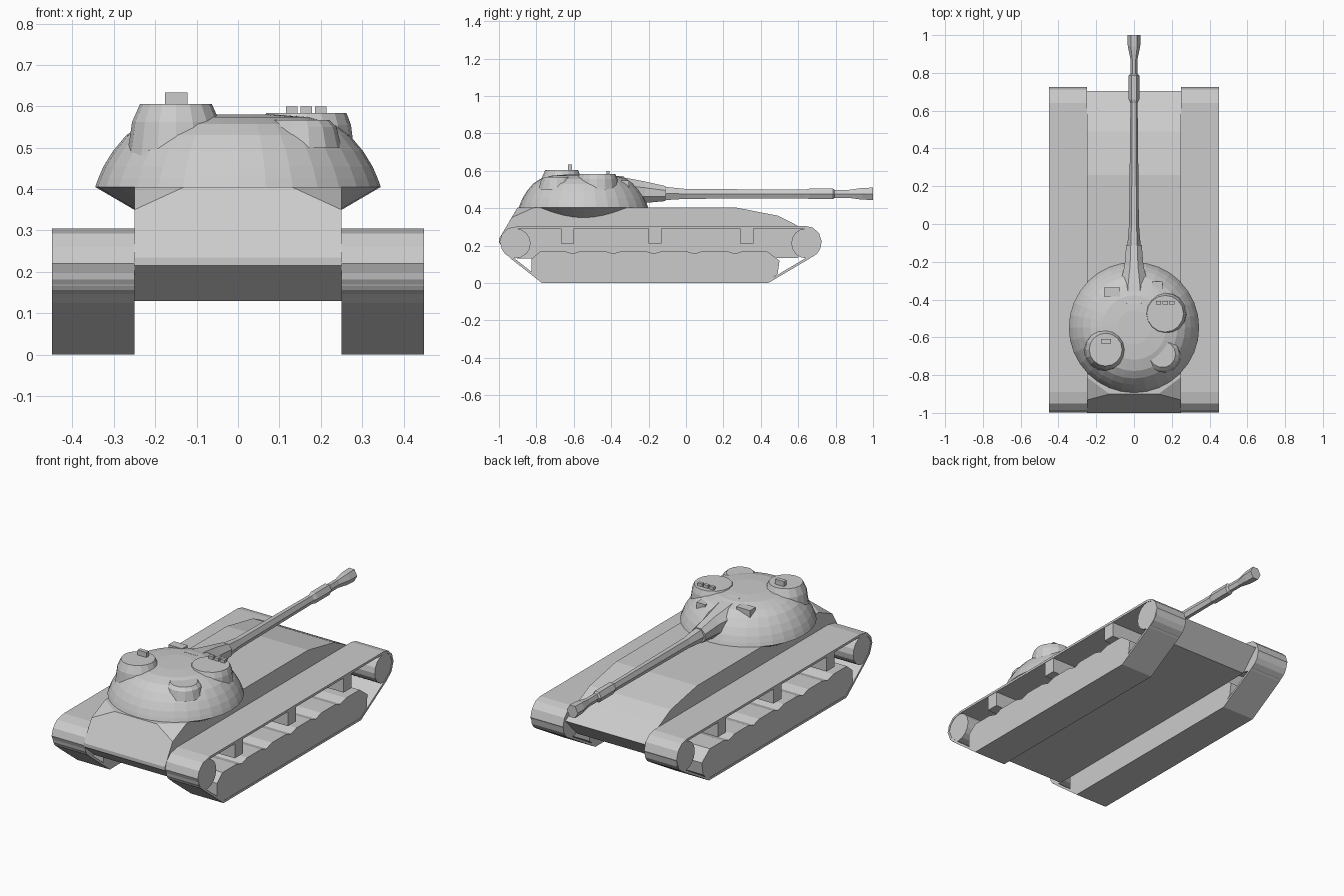
import bpy, bmesh
from math import cos, sin, pi
from mathutils import Vector

if "Cube" in bpy.data.objects:
    bpy.data.objects.remove(bpy.data.objects["Cube"])


def make(name, bm, mirror=False):
    bmesh.ops.recalc_face_normals(bm, faces=bm.faces[:])
    me = bpy.data.meshes.new(name)
    bm.to_mesh(me)
    bm.free()
    ob = bpy.data.objects.new(name, me)
    bpy.context.collection.objects.link(ob)
    if mirror:
        ob.modifiers.new("mirror", 'MIRROR')
    return ob


def skin(name, rings, caps=True, mirror=False):
    """Bridge equal-length closed rings of points, capping both ends."""
    bm = bmesh.new()
    vs = [[bm.verts.new(p) for p in r] for r in rings]
    n = len(vs[0])
    for a, b in zip(vs, vs[1:]):
        for i in range(n):
            j = (i + 1) % n
            bm.faces.new((a[i], a[j], b[j], b[i]))
    if caps:
        bm.faces.new(vs[0])
        bm.faces.new(vs[-1])
    return make(name, bm, mirror)


def prism(name, pts, x0, x1, mirror=False):
    return skin(name, [[(x, y, z) for y, z in pts] for x in (x0, x1)], mirror=mirror)


def box(name, x0, x1, y0, y1, z0, z1, mirror=False):
    return prism(name, [(y0, z0), (y1, z0), (y1, z1), (y0, z1)], x0, x1, mirror)


def lathe(name, cx, cy, profile, n):
    return skin(name, [[(cx + r * cos(2 * pi * i / n), cy + r * sin(2 * pi * i / n), z)
                        for i in range(n)] for r, z in profile])


def gun_part(name, sections, n=6):
    """Loft along y; sections are (y, half width, bottom z, top z)."""
    rings = []
    for y, w, lo, hi in sections:
        h, c = (hi - lo) / 2 / sin(pi / 3 if n == 6 else 3 * pi / 8), (hi + lo) / 2
        off = 0 if n == 6 else pi / 8
        k = w / cos(off)
        rings.append([(k * cos(2 * pi * i / n + off), y, c + h * sin(2 * pi * i / n + off))
                      for i in range(n)])
    return skin(name, rings)


# Hull: convex body with the rear upper corners cut away
side = [(-1, .235), (-1, .215), (-.9, .13), (.6, .135), (.705, .245),
        (.58, .315), (.49, .36), (.26, .405)]
bm = bmesh.new()
for s in (-1, 1):
    for y, z in side:
        bm.verts.new((s * .25, y, z))
    for p in ((.13, -.9, .405), (.25, -.932, .35), (.25, -.81, .405)):
        bm.verts.new((s * p[0], p[1], p[2]))
bmesh.ops.convex_hull(bm, input=bm.verts[:])
bmesh.ops.dissolve_limit(bm, angle_limit=.02, verts=bm.verts[:], edges=bm.edges[:])
make("hull", bm)

# Track bands: hollow loops, open at the sides
outer = [Vector(p) for p in (
    (-.89, .305), (-.95, .293), (-.985, .26), (-.997, .22), (-.975, .165), (-.93, .125),
    (-.77, 0), (.44, 0), (.66, .13), (.705, .165), (.726, .22), (.712, .265),
    (.68, .295), (.64, .305))]
inner = []
for i, p in enumerate(outer):
    a = (p - outer[i - 1]).normalized()
    b = (outer[(i + 1) % len(outer)] - p).normalized()
    n = Vector((-a.y - b.y, a.x + b.x)).normalized()
    inner.append(p + n * .013)
loop = [[(x, p.x, p.y) for p in pts]
        for pts, x in ((outer, .25), (outer, .45), (inner, .45), (inner, .25), (outer, .25))]
band = skin("track_band", loop, caps=False, mirror=True)
bm = bmesh.new()
bm.from_mesh(band.data)
bmesh.ops.remove_doubles(bm, verts=bm.verts[:], dist=1e-5)
bmesh.ops.recalc_face_normals(bm, faces=bm.faces[:])
bm.to_mesh(band.data)
bm.free()

# End wheels
for name, y in (("rear_wheel", -.911), ("front_wheel", .643)):
    prism(name, [(y + .08 * cos(i * pi / 8), .212 + .08 * sin(i * pi / 8))
                 for i in range(16)], .25, .448, True)

# Road wheel bank with scalloped top
bank = [(-.77, .008), (.44, .008), (.49, .05), (.5, .12)]
for i in range(5, -1, -1):
    c = -.715 + .217 * i
    bank += [(c + .06, .172), (c - .06, .172)]
    if i:
        bank.append((c - .108, .157))
bank += [(-.825, .13), (-.825, .06)]
prism("road_wheels", bank, .25, .448, True)

# Return roller blocks
for y in (-.633, -.165, .325):
    box("return_roller", .25, .448, y - .035, y + .035, .21, .295, True)

# Turret: domed casting with an undercut ring
lathe("turret", 0, -.548, [(.225, .335), (.345, .405), (.338, .425), (.325, .455),
                           (.302, .492), (.27, .53), (.23, .557), (.17, .574),
                           (.09, .58)], 32)

# Cupolas, rear roof bulge and periscopes
lathe("left_cupola", -.15, -.665, [(.118, .48), (.106, .562), (.087, .605)], 16)
lathe("right_cupola", .165, -.475, [(.115, .5), (.108, .555), (.097, .584)], 16)
lathe("rear_roof_bulge", .15, -.69, [(.1, .5), (.088, .55), (.07, .567)], 14)
box("left_periscope", -.176, -.122, -.632, -.61, .6, .633)
for x in (.13, .165, .2):
    box("right_periscope", x - .014, x + .014, -.425, -.408, .58, .6)
box("left_sight_hood", -.16, -.075, -.385, -.335, .5, .572)
box("right_sight_hood", .095, .15, -.345, -.305, .48, .548)

# Mantlet, barrel, fume sleeve and muzzle brake
gun_part("mantlet", [(-.42, .09, .42, .578), (-.32, .075, .42, .562),
                     (-.22, .05, .428, .543), (-.11, .041, .438, .518)], 8)
gun_part("barrel", [(-.2, .036, .442, .518), (-.1, .034, .444, .513), (.0, .026, .45, .503),
                    (.64, .019, .453, .499), (.66, .028, .449, .505), (.785, .028, .449, .505),
                    (.795, .018, .455, .498), (.87, .018, .455, .498),
                    (.94, .033, .446, .508), (1, .034, .444, .51)])
